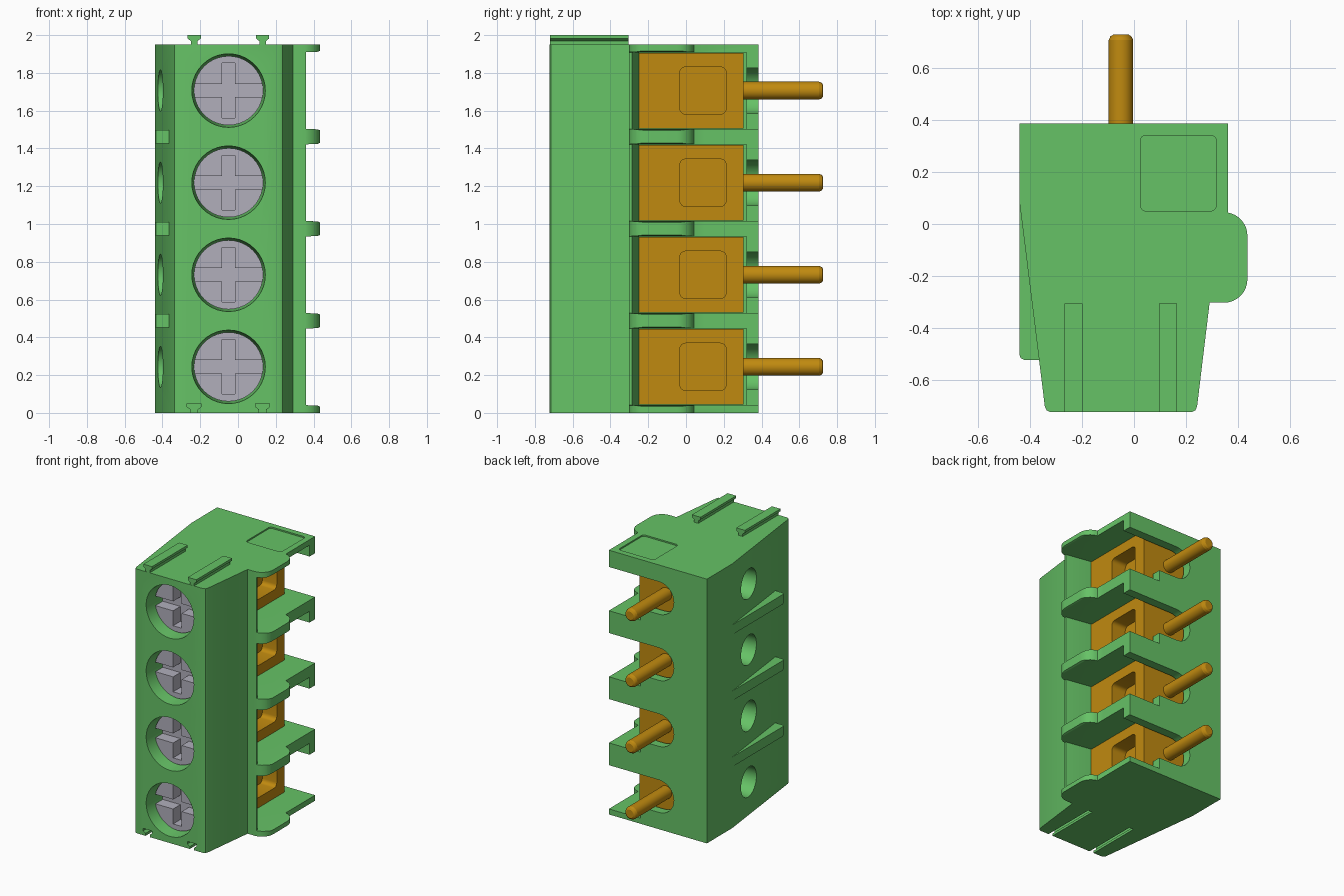
import bpy, bmesh, math
from mathutils import Matrix, Vector

cube = bpy.data.objects.get("Cube")
if cube:
    bpy.data.objects.remove(cube, do_unlink=True)

PITCH = 0.4875
CENTRES = [PITCH * (i + 0.5) for i in range(4)]
HEIGHT = PITCH * 4
PIN_X = -0.05


def material(name, rgb):
    m = bpy.data.materials.new(name)
    m.use_nodes = True
    m.diffuse_color = (*rgb, 1)
    m.node_tree.nodes["Principled BSDF"].inputs["Base Color"].default_value = (*rgb, 1)
    return m


GREEN = material("green plastic", (0.133, 0.54, 0.133))
BRASS = material("brass", (0.53, 0.255, 0.005))
STEEL = material("screw grey", (0.44, 0.43, 0.50))


def arc(cx, cy, r, a0, a1, n=8):
    return [(cx + r * math.cos(math.radians(a0 + (a1 - a0) * i / n)),
             cy + r * math.sin(math.radians(a0 + (a1 - a0) * i / n))) for i in range(n + 1)]


def rounded(cx, cy, w, h, r):
    x, y = w / 2 - r, h / 2 - r
    pts = []
    for sx, sy, a in ((1, 1, 0), (-1, 1, 90), (-1, -1, 180), (1, -1, 270)):
        pts += arc(cx + sx * x, cy + sy * y, r, a, a + 90, 4)
    return pts


def rect(u0, u1, v0, v1):
    return [(u0, v0), (u1, v0), (u1, v1), (u0, v1)]


def prism(bm, pts, axis, a, b):
    """Extrude a 2D outline along an axis from a to b."""
    place = {"x": lambda u, v, w: (w, u, v),
             "y": lambda u, v, w: (u, w, v),
             "z": lambda u, v, w: (u, v, w)}[axis]
    lo = [bm.verts.new(place(u, v, a)) for u, v in pts]
    hi = [bm.verts.new(place(u, v, b)) for u, v in pts]
    bm.faces.new(lo)
    bm.faces.new(hi)
    n = len(pts)
    for i in range(n):
        bm.faces.new((lo[i], lo[(i + 1) % n], hi[(i + 1) % n], hi[i]))


def rod(bm, start, end, r1, r2, seg=40):
    """Round bar or cone between two points."""
    s, e = Vector(start), Vector(end)
    d = e - s
    mat = Matrix.Translation((s + e) / 2) @ d.to_track_quat("Z", "Y").to_matrix().to_4x4()
    bmesh.ops.create_cone(bm, cap_ends=True, segments=seg, radius1=r1, radius2=r2,
                          depth=d.length, matrix=mat)


def make(name, mat, draw):
    bm = bmesh.new()
    draw(bm)
    bmesh.ops.recalc_face_normals(bm, faces=bm.faces)
    me = bpy.data.meshes.new(name)
    bm.to_mesh(me)
    bm.free()
    ob = bpy.data.objects.new(name, me)
    bpy.context.collection.objects.link(ob)
    if mat:
        me.materials.append(mat)
    return ob


def cut(target, draw):
    """Subtract a temporary solid from the target."""
    tool = make("cutter", None, draw)
    tool.hide_render = True
    mod = target.modifiers.new("cut", "BOOLEAN")
    mod.operation, mod.solver, mod.object = "DIFFERENCE", "EXACT", tool
    bpy.context.view_layer.objects.active = target
    bpy.ops.object.modifier_apply(modifier=mod.name)
    bpy.data.objects.remove(tool, do_unlink=True)


def smooth(ob):
    bpy.ops.object.select_all(action="DESELECT")
    ob.select_set(True)
    bpy.context.view_layer.objects.active = ob
    bpy.ops.object.shade_smooth_by_angle(angle=math.radians(30))


def per_pole(fn):
    def draw(bm):
        for c in CENTRES:
            fn(bm, c)
    return draw


# Housing: full-height outline including the rounded side wings
outline = ([(-0.44, 0.385), (-0.44, 0.09), (-0.342, -0.70), (-0.335, -0.715), (-0.32, -0.722),
            (0.22, -0.722), (0.235, -0.715), (0.242, -0.70), (0.29, -0.302)]
           + arc(0.345, -0.212, 0.09, -90, 0) + arc(0.345, -0.045, 0.09, 0, 80)
           + [(0.36, 0.045), (0.36, 0.385)])
housing = make("housing", GREEN, lambda bm: prism(bm, outline, "z", 0, HEIGHT))

# Gaps between wings, leaving thin tapered plates
cut(housing, per_pole(lambda bm, c: prism(
    bm, [(0.36, c - 0.203), (0.42, c - 0.205), (0.46, c - 0.22),
         (0.46, c + 0.22), (0.42, c + 0.205), (0.36, c + 0.203)], "y", -0.35, 0.1)))
# Side cavities holding the clamps
cavity = [(0.5, -0.31), (0.36, -0.286), (0.165, -0.25), (-0.275, -0.25), (-0.275, 0.32), (0.5, 0.32)]
cut(housing, per_pole(lambda bm, c: prism(bm, cavity, "z", c - 0.203, c + 0.203)))
# Round-ended pin slots in the back wall
cut(housing, per_pole(lambda bm, c: prism(
    bm, arc(PIN_X, c, 0.12, 90, 270, 16) + [(0.5, c - 0.12), (0.5, c + 0.12)], "y", 0.25, 0.45)))
# Back wall cut away below each slot
cut(housing, per_pole(lambda bm, c: prism(
    bm, rect(0.10, 0.5, c - 0.203, c + 0.05), "y", 0.25, 0.45)))
# Screw wells and wire entry holes
cut(housing, per_pole(lambda bm, c: rod(
    bm, (PIN_X, -0.74, c), (PIN_X, -0.48, c), 0.196, 0.178)))
cut(housing, per_pole(lambda bm, c: rod(
    bm, (-0.5, -0.145, c), (-0.2, -0.145, c), 0.113, 0.10)))


# Dovetail outline shared by the top rails and the bottom grooves
def dovetail(x, z, s=1.0):
    half = [(0.017, -0.002), (0.017, 0.018), (0.035, 0.032), (0.035, 0.05)]
    return [(x + u * s, z + v) for u, v in half] + [(x - u * s, z + v) for u, v in reversed(half)]


RAILS = (-0.232, 0.13)
cut(housing, lambda bm: [prism(bm, dovetail(x, 0, 1.05), "y", -0.8, -0.305) for x in RAILS])
# Shallow square panel in the top
cut(housing, lambda bm: prism(bm, rounded(0.17, 0.195, 0.29, 0.29, 0.02), "z", HEIGHT - 0.01, HEIGHT + 0.1))
smooth(housing)

for i, x in enumerate(RAILS):
    make(f"top_rail_{i + 1}", GREEN, lambda bm: prism(bm, dovetail(x, HEIGHT), "y", -0.721, -0.305))

# Wedge fins between the wire entries
fin = [(-0.44, 0.09), (-0.44, -0.50), (-0.434, -0.515), (-0.42, -0.522), (-0.35, -0.522), (-0.40, 0.05)]
for i in range(1, 4):
    make(f"side_fin_{i}", GREEN,
         lambda bm: prism(bm, fin, "z", PITCH * i - 0.036, PITCH * i + 0.036))

for i, c in enumerate(CENTRES, 1):
    # Clamp block with a rounded square opening
    clamp = make(f"clamp_{i}", BRASS,
                 lambda bm: prism(bm, rect(-0.25, 0.305, c - 0.20, c + 0.20), "x", -0.27, 0.168))
    cut(clamp, lambda bm: prism(bm, rounded(0.09, c, 0.245, 0.25, 0.03), "x", 0.05, 0.3))
    smooth(clamp)

    # Solder pin with a bevelled tip
    def draw_pin(bm):
        rod(bm, (PIN_X, 0.28, c), (PIN_X, 0.705, c), 0.047, 0.047, 32)
        rod(bm, (PIN_X, 0.705, c), (PIN_X, 0.719, c), 0.047, 0.041, 32)
        rod(bm, (PIN_X, 0.719, c), (PIN_X, 0.726, c), 0.041, 0.03, 32)
    smooth(make(f"pin_{i}", BRASS, draw_pin))

    # Screw head with a cross slot
    screw = make(f"screw_{i}", STEEL,
                 lambda bm: rod(bm, (PIN_X, -0.635, c), (PIN_X, -0.47, c), 0.183, 0.183))
    cut(screw, lambda bm: prism(bm, rect(PIN_X - 0.3, PIN_X + 0.3, c - 0.035, c + 0.035), "y", -0.7, -0.55))
    cut(screw, lambda bm: prism(bm, rect(PIN_X - 0.035, PIN_X + 0.035, c - 0.145, c + 0.145), "y", -0.7, -0.55))
    smooth(screw)
